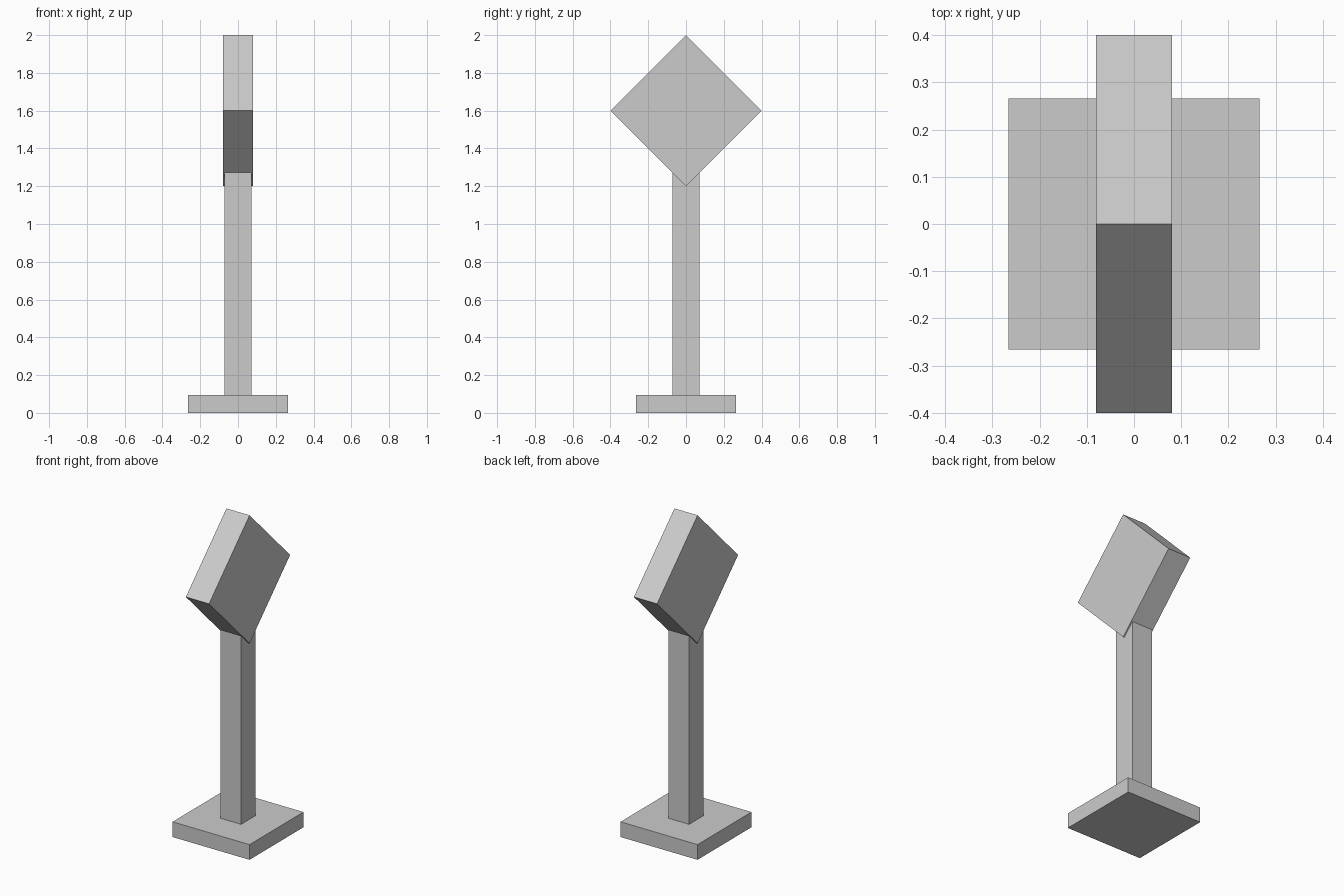
import bpy
from math import radians

if "Cube" in bpy.data.objects:
    bpy.data.objects.remove(bpy.data.objects["Cube"])


def box(name, size, centre, tilt=0.0):
    bpy.ops.mesh.primitive_cube_add(size=1, location=centre)
    ob = bpy.context.object
    ob.name = name
    ob.scale = size
    bpy.ops.object.transform_apply(location=False, rotation=False, scale=True)
    ob.rotation_euler.x = radians(tilt)
    return ob


BASE_H = 0.095
POST_TOP = 1.30
PANEL_SIDE = 0.8 / 2 ** 0.5  # square whose diagonal is 0.8

# square foot plate
box("base_plate", (0.532, 0.532, BASE_H), (0, 0, BASE_H / 2))

# upright, running a little way into the sign panel
box("post", (0.143, 0.143, POST_TOP - BASE_H), (0, 0, (POST_TOP + BASE_H) / 2))

# square panel standing on its corner
box("diamond_panel", (0.16, PANEL_SIDE, PANEL_SIDE), (0, 0, 1.6), tilt=45)
